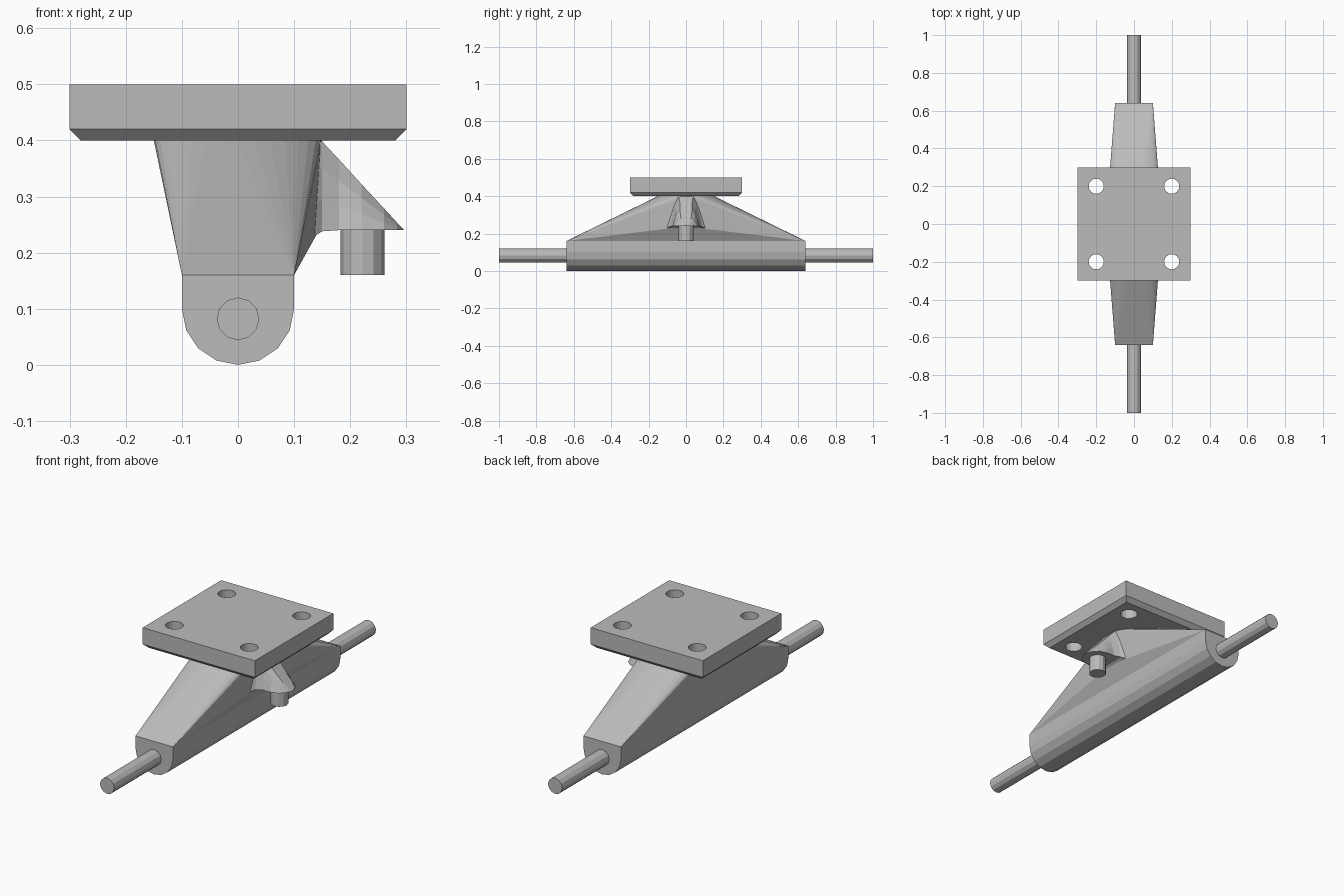
import bpy, bmesh, math

cube = bpy.data.objects.get("Cube")
if cube:
    bpy.data.objects.remove(cube, do_unlink=True)

grey = bpy.data.materials.new("cast_metal_grey")
grey.use_nodes = True
GREY = (0.5, 0.5, 0.5, 1)
grey.diffuse_color = GREY
grey.node_tree.nodes["Principled BSDF"].inputs["Base Color"].default_value = GREY


def make(name, bm):
    bmesh.ops.recalc_face_normals(bm, faces=bm.faces)
    mesh = bpy.data.meshes.new(name)
    bm.to_mesh(mesh)
    bm.free()
    mesh.materials.append(grey)
    ob = bpy.data.objects.new(name, mesh)
    bpy.context.collection.objects.link(ob)
    return ob


def ring(r, n, start=0.0):
    return [(r * math.cos(start + math.tau * i / n), r * math.sin(start + math.tau * i / n))
            for i in range(n)]


def loft(name, sections):
    """Skin a list of equally long closed sections and cap both ends."""
    bm = bmesh.new()
    rows = [[bm.verts.new(p) for p in s] for s in sections]
    n = len(rows[0])
    for a, b in zip(rows, rows[1:]):
        for i in range(n):
            j = (i + 1) % n
            bm.faces.new((a[i], a[j], b[j], b[i]))
    bm.faces.new(rows[0])
    bm.faces.new(rows[-1])
    return make(name, bm)


def rod_z(name, x, y, r, z0, z1, n):
    return loft(name, [[(x + u, y + v, z) for u, v in ring(r, n)] for z in (z0, z1)])


def hull(name, points):
    bm = bmesh.new()
    for p in points:
        bm.verts.new(p)
    res = bmesh.ops.convex_hull(bm, input=bm.verts)
    loose = {v for v in res["geom_interior"] if isinstance(v, bmesh.types.BMVert)}
    bmesh.ops.delete(bm, geom=list(loose), context="VERTS")
    return make(name, bm)


# Base plate with chamfered underside
def square(h, z):
    return [(-h, -h, z), (h, -h, z), (h, h, z), (-h, h, z)]


plate = loft("base_plate", [square(0.28, 0.40), square(0.30, 0.42), square(0.30, 0.50)])

# Bolt holes
for sx in (-1, 1):
    for sy in (-1, 1):
        cutter = rod_z("hole_cutter", 0.2 * sx, 0.2 * sy, 0.04, 0.3, 0.6, 16)
        mod = plate.modifiers.new("hole", "BOOLEAN")
        mod.operation = "DIFFERENCE"
        mod.solver = "EXACT"
        mod.object = cutter
        bpy.context.view_layer.objects.active = plate
        bpy.ops.object.modifier_apply(modifier=mod.name)
        bpy.data.objects.remove(cutter, do_unlink=True)

# Axle housing: flat top, round bottom
half = [(0.1 * math.cos(a), 0.1 + 0.1 * math.sin(a))
        for a in (math.pi + math.pi * i / 8 for i in range(9))]
outline = half + [(0.1, 0.16), (-0.1, 0.16)]
loft("axle_housing", [[(x, y, z) for x, z in outline] for y in (-0.64, 0.64)])

# Axle
loft("axle", [[(u, y, 0.082 + v) for u, v in ring(0.038, 12)] for y in (-1, 1)])

# Hanger: rectangular foot rising to a round neck, flared towards the arm
foot = [(sx * 0.1, sy * 0.64, 0.16) for sx in (-1, 1) for sy in (-1, 1)]
neck = [(u, v, 0.40) for u, v in ring(0.15, 32)]
flare = [(0.14, s * 0.05, 0.232) for s in (-1, 1)]
hull("hanger", foot + neck + flare)

# Pivot arm: sections of (x, half width, bottom, top)
arm = []
for x, w, lo, hi in [(0.09, 0.22, 0.165, 0.40), (0.105, 0.18, 0.185, 0.40),
                     (0.12, 0.14, 0.21, 0.40), (0.135, 0.105, 0.228, 0.40),
                     (0.15, 0.085, 0.238, 0.398), (0.18, 0.072, 0.24, 0.366),
                     (0.22, 0.072, 0.24, 0.322), (0.26, 0.06, 0.24, 0.279),
                     (0.283, 0.038, 0.24, 0.254), (0.295, 0.01, 0.24, 0.242)]:
    right = [(w, lo), (w * 0.85, lo + 0.35 * (hi - lo)),
             (w * 0.68, lo + 0.7 * (hi - lo)), (w * 0.45, hi)]
    arm.append([(x, y, z) for y, z in right] + [(x, -y, z) for y, z in reversed(right)])
loft("pivot_arm", arm)

# Pivot pin
rod_z("pivot_pin", 0.222, 0, 0.039, 0.16, 0.25, 12)
